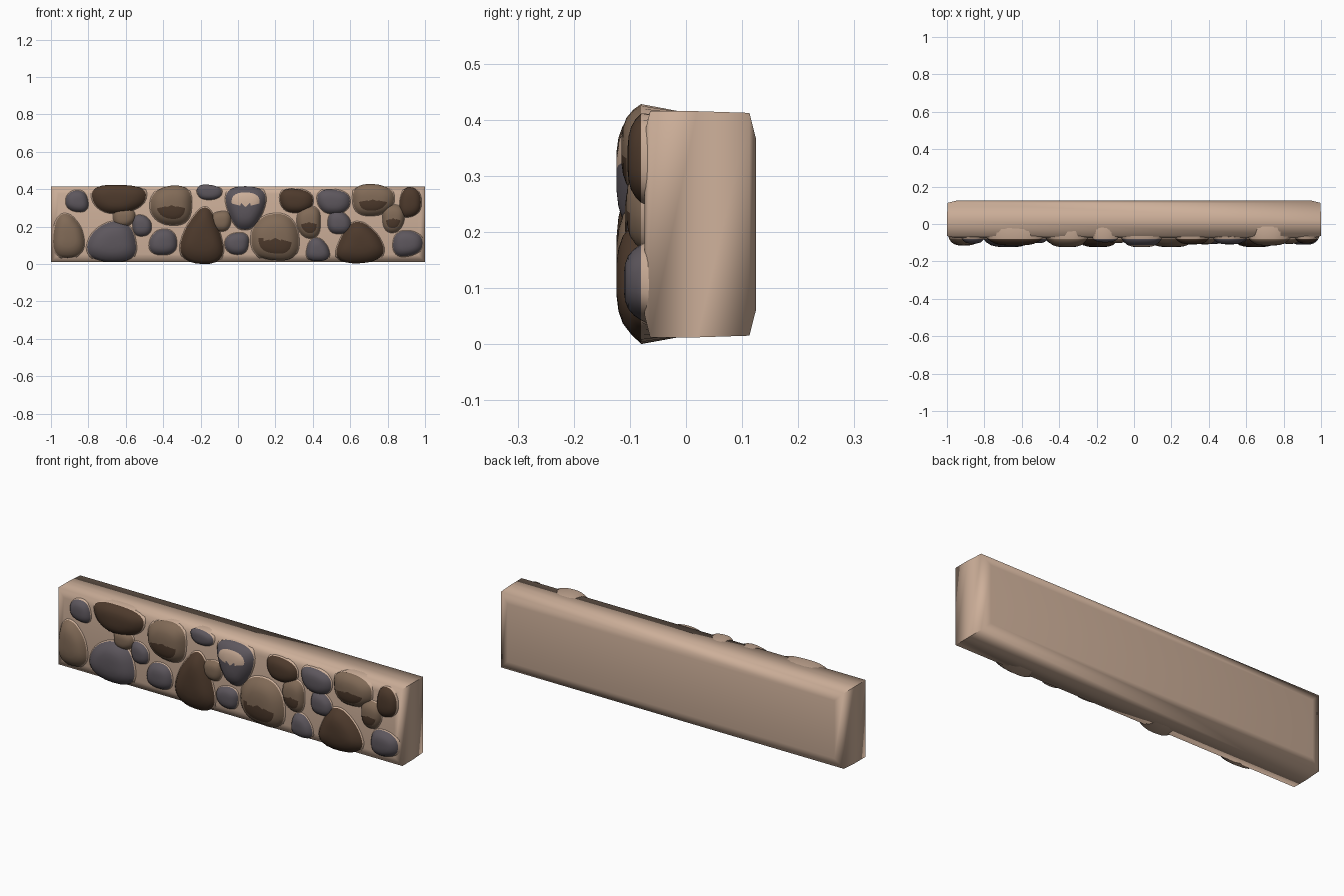
import bpy, bmesh, math, random

random.seed(4)
cube = bpy.data.objects.get("Cube")
if cube:
    bpy.data.objects.remove(cube, do_unlink=True)


def material(name, r, g, b):
    mat = bpy.data.materials.new(name)
    mat.use_nodes = True
    mat.diffuse_color = (r, g, b, 1)
    bsdf = mat.node_tree.nodes["Principled BSDF"]
    bsdf.inputs["Base Color"].default_value = (r, g, b, 1)
    bsdf.inputs["Roughness"].default_value = 0.9
    return mat


sand = material("sand mortar", 0.61, 0.43, 0.32)
dark = material("dark brown stone", 0.075, 0.042, 0.025)
mid = material("mid brown stone", 0.22, 0.145, 0.095)
grey = material("grey stone", 0.11, 0.095, 0.11)


def clamp(value, low, high):
    return max(low, min(high, value))


def loft(bm, rings):
    """Skin a list of closed point rings; returns the faces of each band."""
    loops = [[bm.verts.new(p) for p in ring] for ring in rings]
    bands = []
    for a, b in zip(loops, loops[1:]):
        n = len(a)
        bands.append([bm.faces.new((a[i], a[(i + 1) % n], b[(i + 1) % n], b[i]))
                      for i in range(n)])
    return loops, bands


def finish(bm, name, mats, angle):
    bmesh.ops.recalc_face_normals(bm, faces=bm.faces)
    mesh = bpy.data.meshes.new(name)
    bm.to_mesh(mesh)
    bm.free()
    obj = bpy.data.objects.new(name, mesh)
    bpy.context.collection.objects.link(obj)
    for mat in mats:
        mesh.materials.append(mat)
    bpy.ops.object.select_all(action="DESELECT")
    obj.select_set(True)
    bpy.context.view_layer.objects.active = obj
    bpy.ops.object.shade_smooth_by_angle(angle=math.radians(angle))
    return obj


# Wall block with softened front and back edges
def wall_ring(y, inset):
    x, low, high = 1 - inset, 0.012 + inset, 0.415 - inset
    return [(-x, y, low), (x, y, low), (x, y, high), (-x, y, high)]


bm = bmesh.new()
profile = [(-0.074, 0.04), (-0.064, 0), (0.02, 0), (0.113, 0.003), (0.125, 0.05)]
loops, _ = loft(bm, [wall_ring(y, inset) for y, inset in profile])
bm.faces.new(loops[0])
bm.faces.new(loops[-1])
finish(bm, "wall_block", [sand], 80)


# Domed stone with a mortar collar; a patch recolours part of the dome
SIDES = 32


def stone(name, mat, cx, cz, w, h, taper=0, patch=None, upward=False):
    p, q = random.uniform(0, 6), random.uniform(0, 6)
    outline = []
    for i in range(SIDES):
        a = math.tau * i / SIDES
        c, s = math.cos(a), math.sin(a)
        c = math.copysign(abs(c) ** 0.85, c)
        s = math.copysign(abs(s) ** 0.85, s)
        r = 1 + 0.05 * math.sin(2 * a + p) + 0.04 * math.sin(3 * a + q)
        outline.append((c * r * w / 2 * (1 - taper * s), s * r * h / 2))
    rise = min(0.22 * min(w, h), 0.044)
    edge = -0.08

    def ring(scale, y):
        return [(clamp(cx + u * scale, -0.997, 0.997), y,
                 clamp(cz + v * scale, 0.0, 0.43)) for u, v in outline]

    # Collar runs back over the top or bottom of the wall where it overhangs
    collar = []
    for x, y, z in ring(1.2, -0.05):
        safe = clamp(z, 0.02, 0.407)
        collar.append((x, y if safe == z else 0.03, safe))

    steps = [(1, 0), (0.88, 0.4), (0.7, 0.75), (0.5, 0.92), (0.25, 1)]
    bm = bmesh.new()
    loops, bands = loft(bm, [collar] + [ring(k, edge - rise * t) for k, t in steps])
    tip = bm.verts.new((clamp(cx, -1, 1), edge - rise, cz))
    last = loops[-1]
    bands.append([bm.faces.new((last[i], last[(i + 1) % SIDES], tip))
                  for i in range(SIDES)])
    for level, band in enumerate(bands):
        for face in band:
            v = face.calc_center_median().z - cz
            inside = v > h * 0.06 if upward else v < -h * 0.04
            if level == 0:
                face.material_index = 1
            elif patch and level > 2 and inside:
                face.material_index = 2
    finish(bm, name, [mat, sand] + ([patch] if patch else []), 70)


# Dark brown stones: centre x, centre z, width, height, taper
dark_stones = [
    (-0.64, 0.35, 0.27, 0.16, -0.1), (0.31, 0.34, 0.17, 0.13),
    (0.92, 0.33, 0.11, 0.16), (-0.19, 0.15, 0.21, 0.29, 0.45),
    (0.65, 0.115, 0.24, 0.21, 0.4),
]
# Mid brown stones
mid_stones = [
    (-0.91, 0.15, 0.16, 0.23, 0.2), (-0.61, 0.25, 0.11, 0.1),
    (-0.09, 0.23, 0.1, 0.11),
]
# Mid brown stones with a worn dark patch
worn_stones = [
    (-0.355, 0.315, 0.23, 0.2), (0.72, 0.345, 0.23, 0.16),
    (0.2, 0.14, 0.24, 0.26), (0.38, 0.225, 0.13, 0.16),
    (0.83, 0.245, 0.12, 0.14),
]
# Grey stones
grey_stones = [
    (-0.86, 0.335, 0.12, 0.11), (-0.155, 0.385, 0.13, 0.08),
    (0.51, 0.335, 0.17, 0.13), (-0.67, 0.12, 0.26, 0.21, 0.25),
    (-0.515, 0.205, 0.1, 0.11), (-0.4, 0.115, 0.15, 0.13),
    (-0.005, 0.11, 0.13, 0.11), (0.54, 0.22, 0.12, 0.12),
    (0.425, 0.075, 0.12, 0.12, 0.15), (0.905, 0.11, 0.15, 0.14),
]

for label, mat, patch, rows in (("dark_stone", dark, None, dark_stones),
                                ("brown_stone", mid, None, mid_stones),
                                ("worn_stone", mid, dark, worn_stones),
                                ("grey_stone", grey, None, grey_stones)):
    for number, row in enumerate(rows, 1):
        taper = row[4] if len(row) > 4 else 0
        stone(f"{label}_{number}", mat, *row[:4], taper, patch)

# Grey stone with a mortar spot near its top
stone("spotted_stone", grey, 0.04, 0.305, 0.21, 0.22, -0.2, sand, True)
